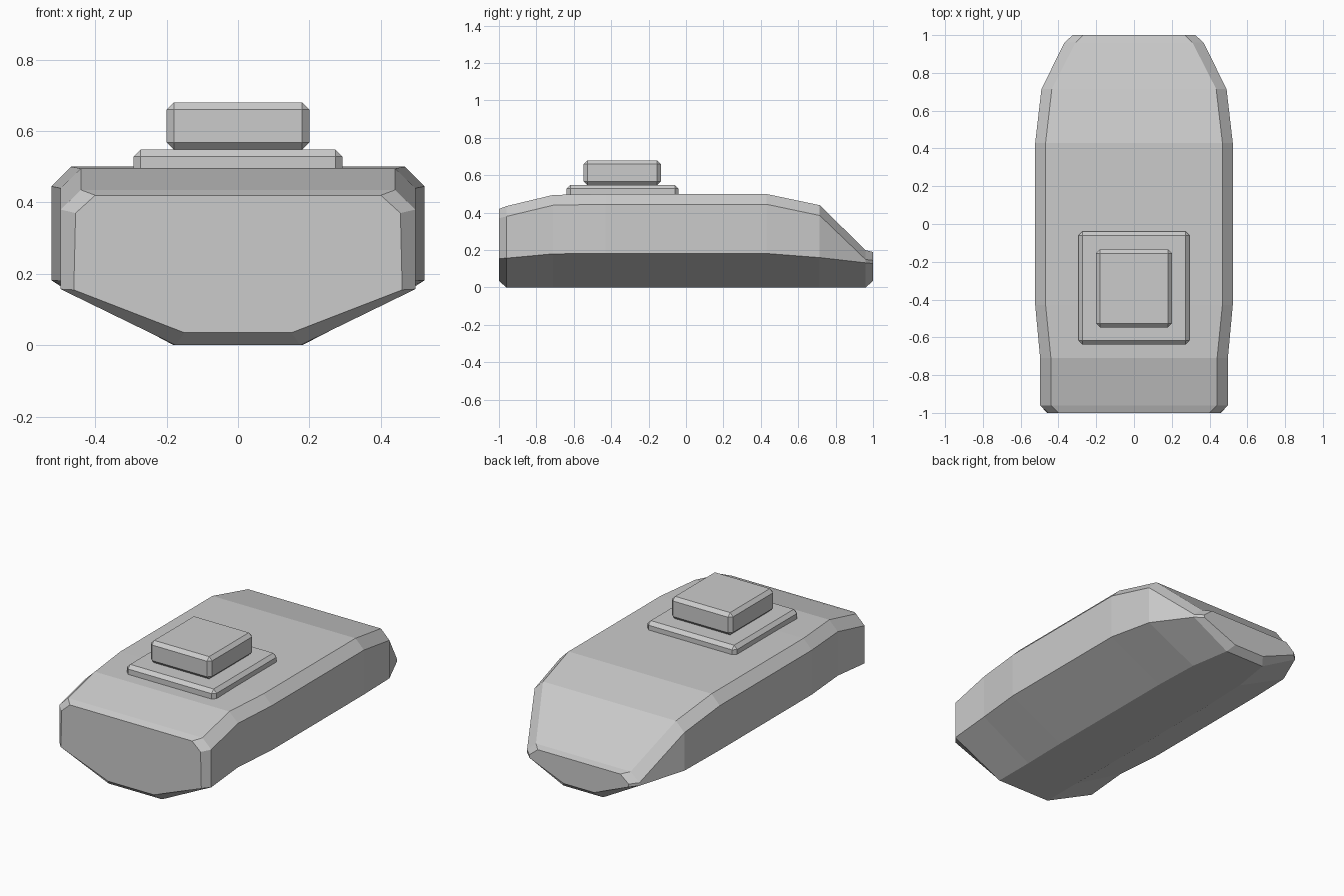
import bpy, bmesh

if "Cube" in bpy.data.objects:
    bpy.data.objects.remove(bpy.data.objects["Cube"])

# Hull stations: y, bottom (x, z), lower chine (x, z), upper side (x, z), deck edge (x, z)
STATIONS = [
    (-1.00, (0.15, 0.035), (0.46, 0.155), (0.455, 0.37), (0.40, 0.42)),
    (-0.96, (0.175, 0.0), (0.497, 0.157), (0.497, 0.38), (0.44, 0.435)),
    (-0.71, (0.175, 0.0), (0.497, 0.18), (0.497, 0.44), (0.44, 0.495)),
    (-0.43, (0.18, 0.0), (0.523, 0.182), (0.523, 0.445), (0.468, 0.5)),
    (0.43, (0.18, 0.0), (0.523, 0.182), (0.523, 0.445), (0.468, 0.5)),
    (0.715, (0.17, 0.0), (0.49, 0.16), (0.49, 0.385), (0.435, 0.44)),
    (0.96, (0.13, 0.0), (0.368, 0.132), (0.368, 0.15), (0.31, 0.20)),
    (1.00, (0.10, 0.035), (0.325, 0.128), (0.325, 0.145), (0.27, 0.19)),
]


def make_object(name, bm):
    bmesh.ops.recalc_face_normals(bm, faces=bm.faces)
    mesh = bpy.data.meshes.new(name)
    bm.to_mesh(mesh)
    bm.free()
    obj = bpy.data.objects.new(name, mesh)
    bpy.context.collection.objects.link(obj)
    return obj


def loft(name, stations):
    bm = bmesh.new()
    rings = []
    for y, *half in stations:
        ring = half + [(-x, z) for x, z in reversed(half)]
        rings.append([bm.verts.new((x, y, z)) for x, z in ring])
    n = len(rings[0])
    for a, b in zip(rings, rings[1:]):
        for i in range(n):
            j = (i + 1) % n
            bm.faces.new((a[i], a[j], b[j], b[i]))
    bm.faces.new(rings[0])
    bm.faces.new(rings[-1])
    return make_object(name, bm)


def chamfered_box(name, lo, hi, width):
    bm = bmesh.new()
    bmesh.ops.create_cube(bm, size=1)
    for v in bm.verts:
        v.co = [l + (c + 0.5) * (h - l) for c, l, h in zip(v.co, lo, hi)]
    bmesh.ops.bevel(bm, geom=bm.edges[:], offset=width, segments=1,
                    profile=0.5, affect='EDGES')
    return make_object(name, bm)


# Armoured hull
loft("hull", STATIONS)

# Raised plate and the block on top of it
chamfered_box("turret_base", (-0.293, -0.638, 0.46), (0.293, -0.04, 0.548), 0.02)
chamfered_box("turret_block", (-0.20, -0.547, 0.548), (0.20, -0.135, 0.68), 0.02)
